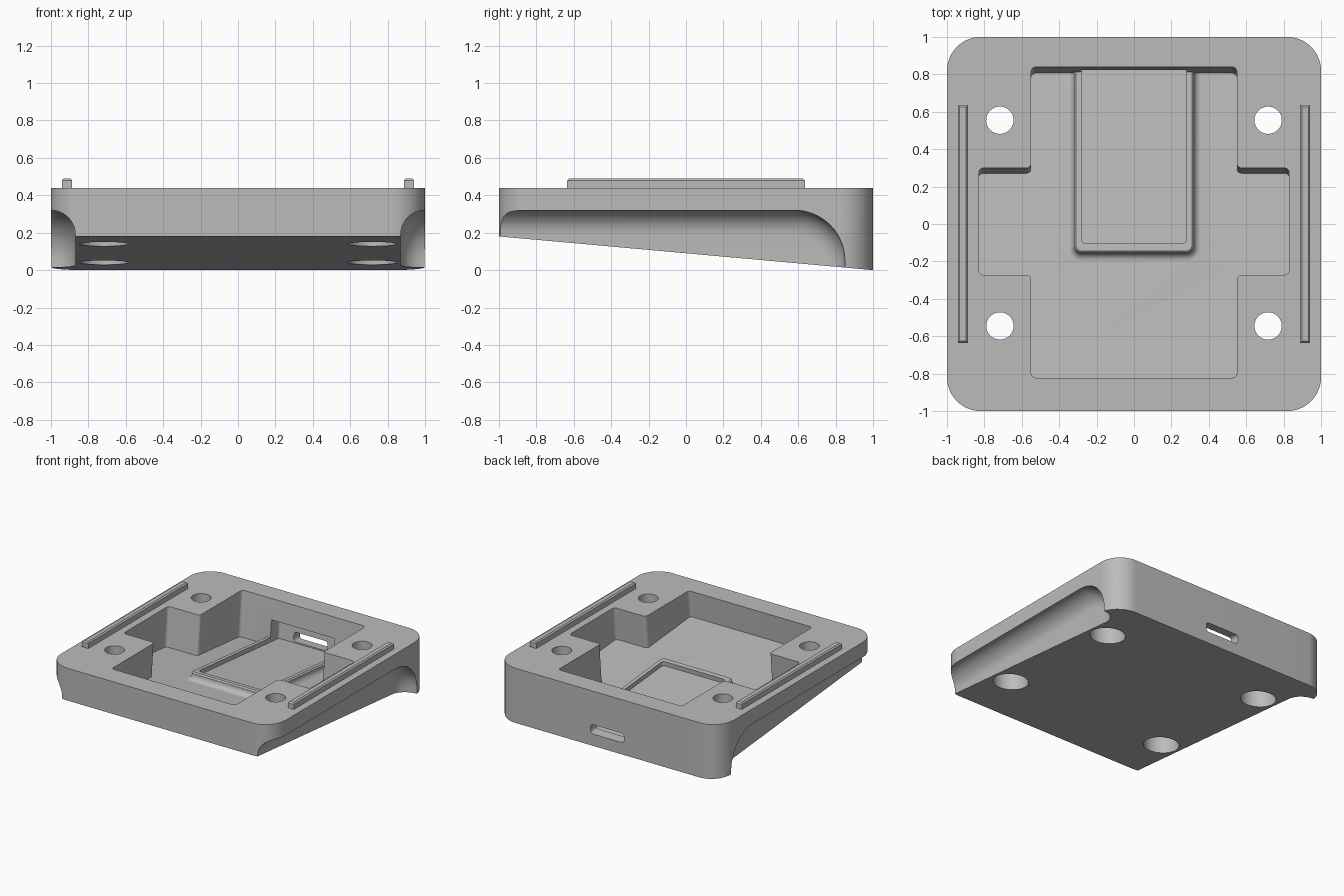
import bpy, bmesh, math
from mathutils import Vector, Matrix

cube = bpy.data.objects.get("Cube")
if cube:
    bpy.data.objects.remove(cube, do_unlink=True)

grey = bpy.data.materials.new("plain grey")
grey.use_nodes = True
grey.diffuse_color = (0.5, 0.5, 0.5, 1)
grey.node_tree.nodes["Principled BSDF"].inputs["Base Color"].default_value = (0.5, 0.5, 0.5, 1)

SLOPE = 0.09                     # fall of the underside towards the back
FLOOR = 0.15                     # pocket floor height at the middle
TILT = Matrix.Translation((0, 0, FLOOR)) @ Matrix.Rotation(-math.atan(SLOPE), 4, 'X')


def rounded(points, r, steps=8):
    """Round every right-angled corner of a 2D outline."""
    pts = [Vector(p) for p in points]
    out = []
    for i, p in enumerate(pts):
        u = (pts[i - 1] - p).normalized()
        v = (pts[(i + 1) % len(pts)] - p).normalized()
        for k in range(steps + 1):
            t = math.pi / 2 * k / steps
            out.append(p + r * (u + v) - r * (math.cos(t) * v + math.sin(t) * u))
    return out


def rect(x0, x1, y0, y1):
    return [(x0, y0), (x1, y0), (x1, y1), (x0, y1)]


def circle(x, y, r, n=48):
    return [Vector((x + r * math.cos(2 * math.pi * k / n),
                    y + r * math.sin(2 * math.pi * k / n))) for k in range(n)]


def loft(name, rings, matrix=None):
    """Closed solid through rings of equal point count."""
    bm = bmesh.new()
    rows = [[bm.verts.new(p) for p in ring] for ring in rings]
    n = len(rows[0])
    for a, b in zip(rows, rows[1:]):
        for i in range(n):
            bm.faces.new((a[i], a[(i + 1) % n], b[(i + 1) % n], b[i]))
    bm.faces.new(rows[0][::-1])
    bm.faces.new(rows[-1])
    bmesh.ops.recalc_face_normals(bm, faces=bm.faces)
    if matrix:
        bm.transform(matrix)
    mesh = bpy.data.meshes.new(name)
    bm.to_mesh(mesh)
    bm.free()
    mesh.materials.append(grey)
    ob = bpy.data.objects.new(name, mesh)
    bpy.context.collection.objects.link(ob)
    return ob


def prism(name, outline, z0, z1, matrix=None):
    return loft(name, [[(p[0], p[1], z) for p in outline] for z in (z0, z1)], matrix)


def combine(target, tool, operation='DIFFERENCE'):
    mod = target.modifiers.new("cut", 'BOOLEAN')
    mod.operation, mod.solver, mod.object = operation, 'EXACT', tool
    bpy.context.view_layer.objects.active = target
    bpy.ops.object.modifier_apply(modifier=mod.name)
    bpy.data.objects.remove(tool, do_unlink=True)


def smooth(ob):
    bpy.ops.object.select_all(action='DESELECT')
    ob.select_set(True)
    bpy.context.view_layer.objects.active = ob
    bpy.ops.object.shade_smooth_by_angle(angle=math.radians(30))


# Wedge-shaped body with rounded corners
outline = rounded(rect(-1, 1, -1, 1), 0.18, 16)
body = loft("body", [[(p.x, p.y, SLOPE * (1 - p.y)) for p in outline],
                     [(p.x, p.y, 0.44) for p in outline]])

# Cross-shaped pocket, square to the sloping floor
half = [(0.55, -0.845), (0.55, -0.297), (0.83, -0.297), (0.83, 0.272), (0.55, 0.272), (0.55, 0.81)]
cross = half + [(-x, y) for x, y in reversed(half)]
combine(body, prism("pocket_cutter", rounded(cross, 0.025, 5), 0, 0.7, TILT))

# Finger scoops along both sides
for side in (-1, 1):
    rings = []
    for k in range(-1, 13):
        a = math.pi / 2 * max(k, 0) / 12
        inset = 0.13 * (1 - math.cos(a))
        x = 1.2 if k < 0 else 1 - 0.13 * math.sin(a)
        prof = rounded(rect(-1.6, 0.85 - inset, -0.6, 0.32 - inset), 0.27 - inset, 16)
        rings.append([(side * x, p.x, p.y) for p in prof])
    combine(body, loft("scoop_cutter", rings))

# Stepped screw holes
for x in (-0.717, 0.717):
    for y in (-0.545, 0.555):
        combine(body, prism("hole_cutter", circle(x, y, 0.073), -0.2, 0.7))
        combine(body, prism("counterbore_cutter", circle(x, y, 0.13), -0.2, 0.32))

# Raised tray with a flared foot, running into the back wall
rings = []
for k in range(9):
    a = math.pi / 2 * k / 8
    grow, z = 0.04 * (1 - math.sin(a)), 0.04 * (1 - math.cos(a))
    rings.append((grow, z))
rings = [(0.04, -0.02)] + rings + [(0, 0.05), (-0.01, 0.06)]
tray = loft("tray", [[(p.x, p.y, z) for p in
                      rounded(rect(-0.32 - g, 0.32 + g, -0.16 - g, 0.86), 0.04 + g, 6)]
                     for g, z in rings], TILT)
combine(body, tray, 'UNION')
combine(body, prism("tray_cutter", rounded(rect(-0.28, 0.28, -0.11, 0.92), 0.02, 4), 0.025, 0.2, TILT))

# Port slot through the back wall
slot = rounded(rect(-0.15, 0.15, 0.035, 0.11), 0.025, 5)
combine(body, loft("slot_cutter", [[(p.x, y, p.y) for p in slot] for y in (0.8, 1.3)], TILT))
smooth(body)

# Guide rails with chamfered tops
for side, name in ((-1, "right_rail"), (1, "left_rail")):
    rings = []
    for inset, z in ((0, 0.435), (0, 0.48), (0.01, 0.49)):
        w, l = 0.027 - inset, 0.635 - inset
        rings.append([(side * 0.915 + x, y, z) for x, y in rect(-w, w, -l, l)])
    loft(name, rings)
